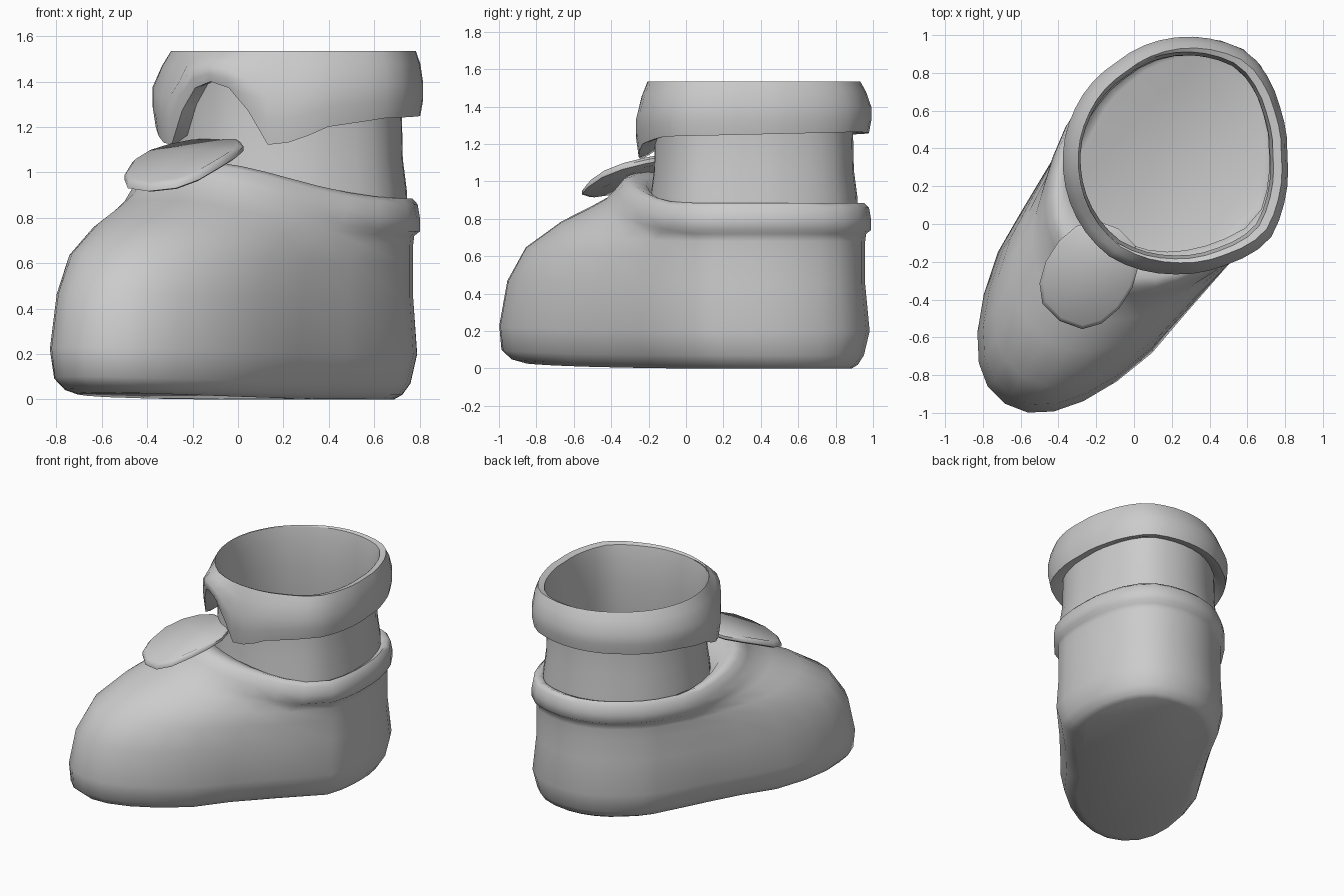
import bpy, bmesh
from math import sin, cos, pi, exp, radians, atan2
from mathutils import Vector

if "Cube" in bpy.data.objects:
    bpy.data.objects.remove(bpy.data.objects["Cube"])

# Boot frame: origin at the ankle axis, S points to the heel, W sideways
ORIGIN = Vector((0.22, 0.37, 0))
S = Vector((0.54, 0.84, 0)).normalized()
W = Vector((S.y, -S.x, 0))

# Slightly irregular ankle outline: angle from the front -> radius factor
OUTLINE = [(0, 1.07), (.54, 1.055), (1.0, 1.07), (1.39, 1.12), (1.75, 1.04),
           (2.11, .98), (2.53, 1.0), (3.08, 1.10), (3.58, 1.04), (4.29, .96),
           (4.9, .97), (5.475, 1.0), (2 * pi, 1.07)]


def place(s, w, z):
    return ORIGIN + S * s + W * w + Vector((0, 0, z))


def interp(keys, x):
    for (x0, y0), (x1, y1) in zip(keys, keys[1:]):
        if x <= x1:
            return y0 + (y1 - y0) * (x - x0) / (x1 - x0)
    return keys[-1][1]


def loft(name, rings, cap_start=False, cap_end=False, angle=40):
    bm = bmesh.new()
    rows = [[bm.verts.new(p) for p in ring] for ring in rings]
    n = len(rows[0])
    for a, b in zip(rows, rows[1:]):
        for i in range(n):
            j = (i + 1) % n
            bm.faces.new((a[i], a[j], b[j], b[i]))
    if cap_start:
        bm.faces.new(rows[0][::-1])
    if cap_end:
        bm.faces.new(rows[-1])
    bmesh.ops.recalc_face_normals(bm, faces=bm.faces)
    mesh = bpy.data.meshes.new(name)
    bm.to_mesh(mesh)
    bm.free()
    obj = bpy.data.objects.new(name, mesh)
    bpy.context.collection.objects.link(obj)
    bpy.ops.object.select_all(action='DESELECT')
    obj.select_set(True)
    bpy.context.view_layer.objects.active = obj
    bpy.ops.object.shade_smooth_by_angle(angle=radians(angle))
    return obj


def foot_ring(z_front, z_back, front, back, width, pinch=.05, n=32):
    pts = []
    for i in range(n):
        c, d = cos(2 * pi * i / n), sin(2 * pi * i / n)
        t = 0
        s, w = back * c, width * d
        if c < -1e-6:
            t = abs(c) ** 0.92
            s = -front * t
            w = width * abs(d) ** 0.92 * (1 if d > 0 else -1)
        k = 1 + (interp(OUTLINE, atan2(w, -s) % (2 * pi)) - 1) * (1 - t)
        w *= 1 - pinch * exp(-((s + 0.5) / 0.25) ** 2)
        pts.append(place(s * k, w * k - 0.045 * t,
                         z_back + (z_front - z_back) * t * t))
    return pts


# Foot: sole, rounded toe and heel, ending in a thick rolled rim
foot = [
    (.03, .0, 1.45, .51, .46, .15),
    (.05, .02, 1.53, .54, .50, .14),
    (.10, .07, 1.59, .57, .54, .12),
    (.23, .20, 1.60, .60, .57, .08),
    (.47, .45, 1.55, .575, .555),
    (.65, .60, 1.43, .575, .555),
    (.79, .68, 1.20, .575, .555),
    (.88, .72, .99, .58, .56),
    (.93, .74, .88, .605, .585),
    (.99, .80, .81, .605, .585),
    (1.04, .86, .76, .595, .575),
    (1.05, .885, .71, .57, .55),
    (1.02, .87, .62, .53, .52),
    (.92, .80, .54, .51, .50),
]
loft("foot", [foot_ring(*r) for r in foot], cap_start=True, angle=65)

# Cuff hem height by angle from the front: an arched notch, then nearly level
HEM = [(0, 1.40), (.18, 1.365), (.30, 1.26), (.43, 1.12), (.62, 1.135),
       (.85, 1.20), (1.3, 1.24), (pi, 1.265)]


def round_ring(r, height, shift=0.0, n=44):
    """Ankle-shaped ring; height maps the hem height to z."""
    pts = []
    for i in range(n):
        a = 2 * pi * i / n
        z = height(interp(HEM, min(a, 2 * pi - a)))
        q = r * interp(OUTLINE, a)
        pts.append(place(-q * cos(a), q * sin(a), z) + Vector((shift, 0, 0)))
    return pts


# Ankle tube, open at the top
ANKLE = [(.535, .80), (.53, .92), (.512, 1.06), (.508, 1.25), (.508, 1.42),
         (.525, 1.525)]
loft("ankle", [round_ring(r, lambda h, z=z: z) for r, z in ANKLE])

# Folded cuff with the arched notch at the front
CUFF = [(.51, .10, 0), (.56, .02, 0), (.59, 0, 0), (.603, .25, 0),
        (.603, .5, 0), (.575, .8, .015), (.545, 1, .025), (.525, .96, 0)]
loft("cuff", [round_ring(r, lambda h, b=b: h + (1.535 - h) * b, shift)
              for r, b, shift in CUFF], angle=65)


# Tongue: thin sloping pad with a bevelled edge
def tongue_ring(scale, lift, n=14):
    pts = []
    for i in range(n):
        c, d = cos(2 * pi * i / n), sin(2 * pi * i / n)
        s = -.785 + .29 * scale * c
        w = -.04 + .235 * scale * abs(d) ** .75 * (1 if d > 0 else -1)
        z = interp([(-1.1, .92), (-.8, 1.06), (-.4, 1.16)], s) + lift
        pts.append(place(s, w, z))
    return pts


loft("tongue", [tongue_ring(.9, -.03), tongue_ring(1, -.015), tongue_ring(1, .005),
                tongue_ring(.93, .02)], cap_start=True, cap_end=True, angle=50)
